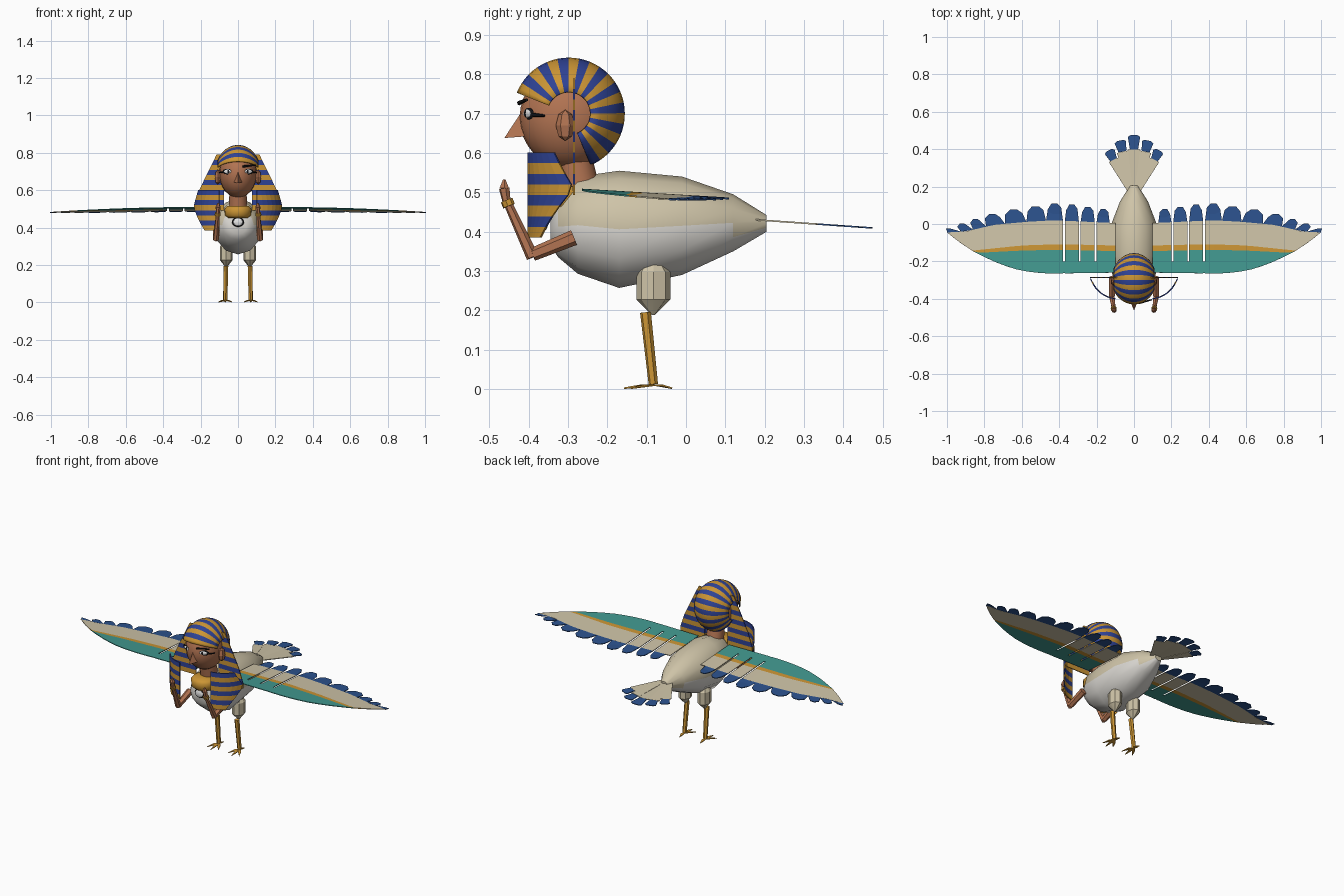
import bpy, bmesh, math
from mathutils import Vector, Matrix

if "Cube" in bpy.data.objects:
    bpy.data.objects.remove(bpy.data.objects["Cube"])

COLORS = {"cream": (.62, .55, .39), "white": (.70, .68, .64), "skin": (.45, .175, .085),
          "gold": (.60, .30, .035), "royal_blue": (.028, .055, .30), "feather_blue": (.025, .085, .27),
          "teal": (.055, .32, .28), "black": (.008, .008, .01), "eye_white": (.85, .85, .85)}
MATS = {}
for n, c in COLORS.items():
    MATS[n] = bpy.data.materials.new(n)
    MATS[n].diffuse_color = (*c, 1)


def lerp(x, table):
    """Piecewise linear lookup in a list of (x, value)."""
    for (a, va), (b, vb) in zip(table, table[1:]):
        if x <= b:
            return va + (vb - va) * max(0, (x - a) / (b - a))
    return table[-1][1]


def finish(name, bm, mats, mirror=False, thick=0, smooth=None):
    bmesh.ops.remove_doubles(bm, verts=bm.verts, dist=1e-5)
    bmesh.ops.recalc_face_normals(bm, faces=bm.faces)
    me = bpy.data.meshes.new(name)
    bm.to_mesh(me)
    bm.free()
    ob = bpy.data.objects.new(name, me)
    bpy.context.collection.objects.link(ob)
    for m in mats:
        me.materials.append(MATS[m])
    if thick:
        mod = ob.modifiers.new("thickness", "SOLIDIFY")
        mod.thickness, mod.offset = thick, 0
    if mirror:
        ob.modifiers.new("mirror", "MIRROR").use_clip = False
    if smooth:
        bpy.ops.object.select_all(action='DESELECT')
        ob.select_set(True)
        bpy.context.view_layer.objects.active = ob
        bpy.ops.object.shade_smooth_by_angle(angle=math.radians(smooth))
    return ob


def poly(bm, pts, mat=0):
    f = bm.faces.new([bm.verts.new(p) for p in pts])
    f.material_index = mat


def rod(bm, a, b, r1, r2, seg=6):
    a, b = Vector(a), Vector(b)
    rot = (b - a).to_track_quat('Z', 'Y').to_matrix().to_4x4()
    bmesh.ops.create_cone(bm, cap_ends=True, segments=seg, radius1=r1, radius2=r2,
                          depth=(b - a).length, matrix=Matrix.Translation((a + b) / 2) @ rot)


def ball(bm, c, s, rot=0, u=12, v=8):
    bmesh.ops.create_uvsphere(bm, u_segments=u, v_segments=v, radius=1, matrix=Matrix.Translation(c)
                              @ Matrix.Rotation(rot, 4, 'Z') @ Matrix.Diagonal((*s, 1)))


def loft(bm, rings):
    loops = [[bm.verts.new(p) for p in r] for r in rings]
    for a, b in zip(loops, loops[1:]):
        for i in range(len(a)):
            j = (i + 1) % len(a)
            bm.faces.new((a[i], a[j], b[j], b[i]))
    bm.faces.new(loops[0])
    bm.faces.new(loops[-1])


# Body: rings of (y, half width, bottom, top)
bm = bmesh.new()
rings = []
for y, w, lo, hi in [(-.345, .045, .365, .435), (-.325, .085, .335, .49), (-.275, .115, .293, .54),
                     (-.17, .13, .257, .555), (-.01, .125, .29, .54), (.12, .075, .35, .495),
                     (.205, .022, .40, .442)]:
    rings.append([(w * math.cos(t * math.pi / 6), y, (lo + hi) / 2 + (hi - lo) / 2 * math.sin(t * math.pi / 6))
                  for t in range(12)])
loft(bm, rings)
for f in bm.faces:
    f.material_index = 0 if f.calc_center_median().z > .41 and f.calc_center_median().y > -.3 else 1
finish("body", bm, ["cream", "white"], smooth=50)

# Wings: columns of teal, gold and cream with a blue tip on each feather
LEAD = [(.1, -.26), (.45, -.265), (.55, -.258), (.65, -.238), (.75, -.2), (.85, -.152), (.93, -.1), (1, -.045)]
TEAL = [(.1, -.145), (.4, -.138), (.6, -.142), (.85, -.155)]
GOLD = [(.1, -.115), (.4, -.108), (.6, -.115), (.86, -.142)]
TRAIL = [(.1, .005), (.43, .02), (.6, .01), (.75, -.005), (.9, -.04), (1, -.045)]
TIP = [(.17, .08), (.34, .105), (.43, .11), (.52, .095), (.64, .075), (.75, .05), (.83, .025), (.9, 0), (.96, -.025)]


def wing_pt(x, y):
    return (x, y, .507 - .06 * (y + .26) - .02 * max(0, x - .4))


bm = bmesh.new()
feathers = [(.13, .2), (.21, .285), (.295, .37), (.38, .47), (.47, .575), (.575, .69),
            (.69, .79), (.79, .86), (.86, .925), (.925, 1)]
for k, (a, b) in enumerate([(.1, .13)] + feathers):
    for x0, x1 in ((a, (a + b) / 2), ((a + b) / 2, b)):
        rows = []
        for x in (x0, x1):
            lead, trail = lerp(x, LEAD), lerp(x, TRAIL)
            rows.append([lead, max(lead, lerp(x, TEAL)), max(lead, lerp(x, GOLD)), max(lead, trail)])
        for r in range(3):
            if max(rows[0][r + 1] - rows[0][r], rows[1][r + 1] - rows[1][r]) > 1e-4:
                pts = [wing_pt(x0, rows[0][r]), wing_pt(x1, rows[1][r])]
                pts += [wing_pt(x1, rows[1][r + 1])] if rows[1][r + 1] - rows[1][r] > 1e-4 else []
                pts += [wing_pt(x0, rows[0][r + 1])] if rows[0][r + 1] - rows[0][r] > 1e-4 else []
                poly(bm, pts, r)
    if k:
        m, w = (a + b) / 2, (b - a) / 2
        tip, lean = lerp(m, TIP), max(0, m - .45) * .06
        ya, yb = lerp(a, TRAIL), lerp(b, TRAIL)
        sh = .25 * (ya + yb) / 2 + .75 * tip
        poly(bm, [wing_pt(a, ya), wing_pt(b, yb), wing_pt(min(1, m + w * .8 + lean), sh - .008),
                  wing_pt(m + w * .35 + lean, tip), wing_pt(m - w * .35 + lean, tip),
                  wing_pt(m - w * .8 + lean, sh)], 3)
for a, b in ((.2, .21), (.285, .295), (.37, .38)):   # short webs in front of the slits
    poly(bm, [wing_pt(a, -.262), wing_pt(b, -.262), wing_pt(b, -.2), wing_pt(a, -.2)], 0)
finish("wings", bm, ["teal", "gold", "cream", "feather_blue"], mirror=True, thick=.004)

# Tail: fan of five feathers
bm = bmesh.new()
for ang, r1, r2 in ((-26, .25, .305), (-13, .275, .335), (0, .28, .355), (13, .275, .335), (26, .25, .305)):
    def tp(r, off):
        t = math.radians(ang + off)
        y = .12 + r * math.cos(t)
        return (r * math.sin(t), y, .43 - .07 * (y - .18))
    poly(bm, [tp(.05, -6.5), tp(.05, 6.5), tp(r1, 6.5), tp(r1, -6.5)], 0)
    poly(bm, [tp(r1, -4.5), tp(r1, 4.5), tp(r2 - .008, 5.5), tp(r2, 3), tp(r2, -3), tp(r2 - .008, -5.5)], 1)
finish("tail", bm, ["cream", "feather_blue"], thick=.004)

# Head, neck, nose and ears
bm = bmesh.new()
ball(bm, (0, -.298, .69), (.1, .125, .13), u=24, v=16)
rod(bm, (0, -.265, .49), (0, -.29, .61), .05, .045, 12)
finish("head", bm, ["skin"], smooth=50)
bm = bmesh.new()
n = [(0, -.418, .705), (0, -.462, .638), (-.022, -.41, .642), (.022, -.41, .642)]
for t in ((0, 2, 1), (0, 1, 3), (1, 2, 3), (0, 3, 2)):
    poly(bm, [n[i] for i in t])
finish("nose", bm, ["skin"])
bm = bmesh.new()
ball(bm, (.108, -.307, .67), (.018, .024, .04), u=6, v=4)
finish("ears", bm, ["skin"], mirror=True)

# Eyes, eyeliner and brow
bm = bmesh.new()
ball(bm, (.055, -.402, .70), (.023, .006, .011), .45)
finish("eyes", bm, ["eye_white"], mirror=True)
bm = bmesh.new()
ball(bm, (.056, -.4, .70), (.03, .0045, .015), .45)
ball(bm, (.052, -.4075, .70), (.008, .003, .009), .45)
rod(bm, (.08, -.388, .697), (.1, -.36, .695), .005, .003)
finish("eyeliner", bm, ["black"], mirror=True)
bm = bmesh.new()
rod(bm, (.025, -.424, .727), (.095, -.405, .735), .006, .004)
finish("brow", bm, ["black"])

# Headdress cap: stripes swept around the ear-to-ear axis
bm = bmesh.new()
STEP = 11.25


def cap(i, j):
    t, p = math.radians(158 - STEP * i / 2), math.radians(23 + 134 * j / 12)
    return (.118 * math.cos(p), -.298 + .14 * math.sin(p) * math.cos(t), .70 + .14 * math.sin(p) * math.sin(t))


for i in range(40):
    for j in range(12):
        poly(bm, [cap(i, j), cap(i + 1, j), cap(i + 1, j + 1), cap(i, j + 1)], (i // 2) % 2)
finish("headdress_cap", bm, ["gold", "royal_blue"], thick=.005, smooth=40)

# Headdress side panels and curved front lappets, striped by height
S, Z0 = .027, .385
bm = bmesh.new()
EDGE = [(.493, .233), (.515, .236), (.6, .208), (.79, .115)]
for k in range(4, 15):
    z, z2 = Z0 + S * k, Z0 + S * (k + 1)
    poly(bm, [(.075, -.285, z), (lerp(z, EDGE), -.285, z), (lerp(z2, EDGE), -.285, z2), (.075, -.285, z2)], k % 2)
finish("headdress_sides", bm, ["gold", "royal_blue"], mirror=True, thick=.005)
bm = bmesh.new()
REACH = [(.385, .45), (.51, 1), (.6, .72)]


def lap(z, f):
    u = f * lerp(z, REACH)
    a, b, c = (1 - u) ** 2, 2 * u * (1 - u), u * u
    return (.10 * a + .20 * b + .235 * c, -.40 * a - .385 * b - .285 * c, z)


for k in range(8):
    z, z2 = Z0 + S * k, Z0 + S * (k + 1)
    for i in range(6):
        poly(bm, [lap(z, i / 6), lap(z, (i + 1) / 6), lap(z2, (i + 1) / 6), lap(z2, i / 6)], k % 2)
finish("headdress_lappets", bm, ["gold", "royal_blue"], mirror=True, thick=.006)

# Collar and pendant
bm = bmesh.new()
loft(bm, [[(r * math.cos(t * math.pi / 8), -.315 + r * math.sin(t * math.pi / 8), z) for t in range(16)]
          for r, z in ((.055, .452), (.07, .465), (.072, .5), (.058, .515))])
finish("collar", bm, ["gold"], smooth=50)
for name, mat, r, y in (("pendant_rim", "black", .033, -.358), ("pendant", "eye_white", .026, -.363)):
    bm = bmesh.new()
    ball(bm, (0, y, .43), (r, .008, r * .8))
    finish(name, bm, [mat])

# Arms, hands and bracelets
bm = bmesh.new()
rod(bm, (.115, -.285, .385), (.118, -.39, .342), .02, .017)
rod(bm, (.118, -.39, .335), (.108, -.452, .47), .016, .011)
rod(bm, (.108, -.455, .47), (.106, -.462, .51), .01, .014)
rod(bm, (.106, -.462, .51), (.105, -.462, .532), .014, .004)
finish("arms", bm, ["skin"], mirror=True)
bm = bmesh.new()
rod(bm, (.109, -.45, .465), (.108, -.456, .48), .016, .016, 8)
finish("bracelets", bm, ["gold"], mirror=True)

# Thighs, shins and toes
bm = bmesh.new()
loft(bm, [[(.063 + .8 * r * math.cos(t * math.pi / 4), -.083 + r * math.sin(t * math.pi / 4), z) for t in range(8)]
          for r, z in ((.004, .188), (.043, .227), (.043, .297), (.025, .32))])
finish("thighs", bm, ["cream"], mirror=True, smooth=30)
bm = bmesh.new()
rod(bm, (.065, -.103, .195), (.068, -.083, .012), .014, .012)
finish("shins", bm, ["gold"], mirror=True)
bm = bmesh.new()
for ang, ln in ((-32, .07), (0, .078), (32, .07), (180, .045)):
    d = Vector((math.sin(math.radians(ang)), -math.cos(math.radians(ang)), 0))
    side = Vector((d.y, -d.x, 0)) * .009
    heel, end = Vector((.068, -.08, .01)), Vector((.068, -.08, .002)) + d * ln
    mid = heel + d * ln * .4
    poly(bm, [heel - side * .6, mid - side, end, mid + side, heel + side * .6])
finish("toes", bm, ["gold"], mirror=True, thick=.004)

for m in bpy.data.materials:
    if m.users and not m.is_grease_pencil:
        m.use_nodes = True
        m.node_tree.nodes["Principled BSDF"].inputs["Base Color"].default_value = m.diffuse_color
